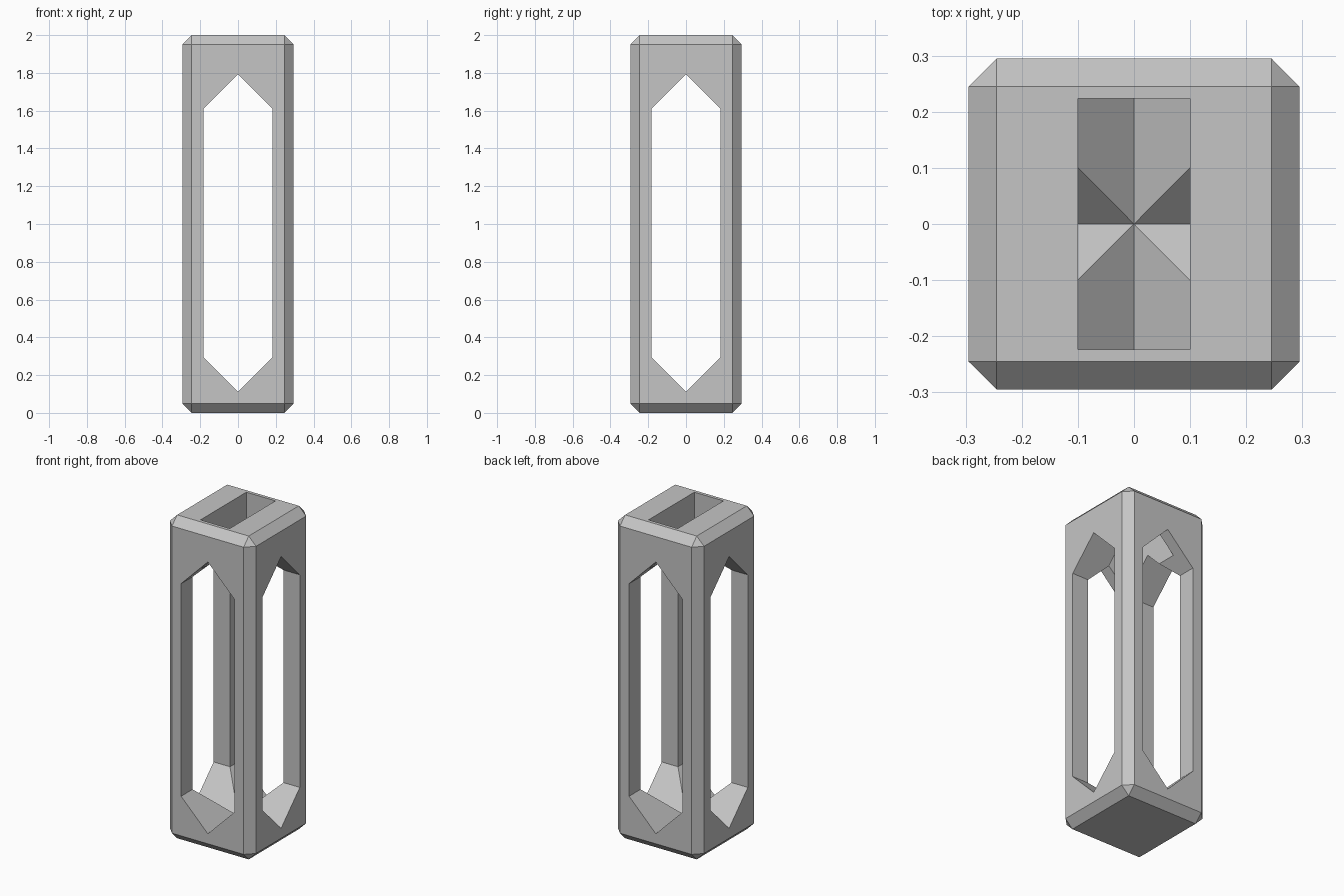
import bpy
import bmesh
from mathutils import Matrix, Vector
from math import pi

cube = bpy.data.objects.get("Cube")
if cube:
    bpy.data.objects.remove(cube, do_unlink=True)

HEIGHT, WIDTH, CHAMFER = 2.0, 0.59, 0.05
WIN_HALF, WIN_LOW, WIN_HIGH = 0.183, 0.112, 1.793

grey = bpy.data.materials.new("plain_grey")
grey.use_nodes = True
colour = (0.56, 0.56, 0.56, 1)
grey.diffuse_color = colour
grey.node_tree.nodes["Principled BSDF"].inputs["Base Color"].default_value = colour


def add_object(name, bm):
    bmesh.ops.recalc_face_normals(bm, faces=bm.faces)
    mesh = bpy.data.meshes.new(name)
    bm.to_mesh(mesh)
    bm.free()
    mesh.materials.append(grey)
    obj = bpy.data.objects.new(name, mesh)
    bpy.context.collection.objects.link(obj)
    return obj


def box(name, size, centre):
    bm = bmesh.new()
    bmesh.ops.create_cube(bm, size=1)
    bmesh.ops.scale(bm, vec=size, verts=bm.verts)
    bmesh.ops.translate(bm, vec=centre, verts=bm.verts)
    return add_object(name, bm)


def window_cutter(name, turn):
    # Tall hexagon with 45 degree points, pushed right through the body
    w = WIN_HALF
    profile = [(0, WIN_LOW), (w, WIN_LOW + w), (w, WIN_HIGH - w),
               (0, WIN_HIGH), (-w, WIN_HIGH - w), (-w, WIN_LOW + w)]
    bm = bmesh.new()
    face = bm.faces.new([bm.verts.new((x, -WIDTH, z)) for x, z in profile])
    new = bmesh.ops.extrude_face_region(bm, geom=[face])["geom"]
    bmesh.ops.translate(bm, vec=Vector((0, 2 * WIDTH, 0)),
                        verts=[v for v in new if isinstance(v, bmesh.types.BMVert)])
    bmesh.ops.rotate(bm, matrix=Matrix.Rotation(turn, 3, "Z"), verts=bm.verts)
    return add_object(name, bm)


# Chamfered column
frame = box("column_frame", (WIDTH, WIDTH, HEIGHT), (0, 0, HEIGHT / 2))
bevel = frame.modifiers.new("chamfer", "BEVEL")
bevel.width = CHAMFER
bevel.segments = 1

# Two crossing windows, and a slot in the top that opens into them
cutters = [window_cutter("front_window_cutter", 0),
           window_cutter("side_window_cutter", pi / 2),
           box("top_slot_cutter", (0.2, 0.448, 0.6), (0, 0, 1.85))]
for cutter in cutters:
    cutter.hide_render = True
    cut = frame.modifiers.new(cutter.name, "BOOLEAN")
    cut.operation = "DIFFERENCE"
    cut.solver = "EXACT"
    cut.object = cutter

# Bake the cuts, then drop the cutters
bpy.context.view_layer.objects.active = frame
frame.select_set(True)
for modifier in list(frame.modifiers):
    bpy.ops.object.modifier_apply(modifier=modifier.name)
for cutter in cutters:
    bpy.data.objects.remove(cutter, do_unlink=True)
